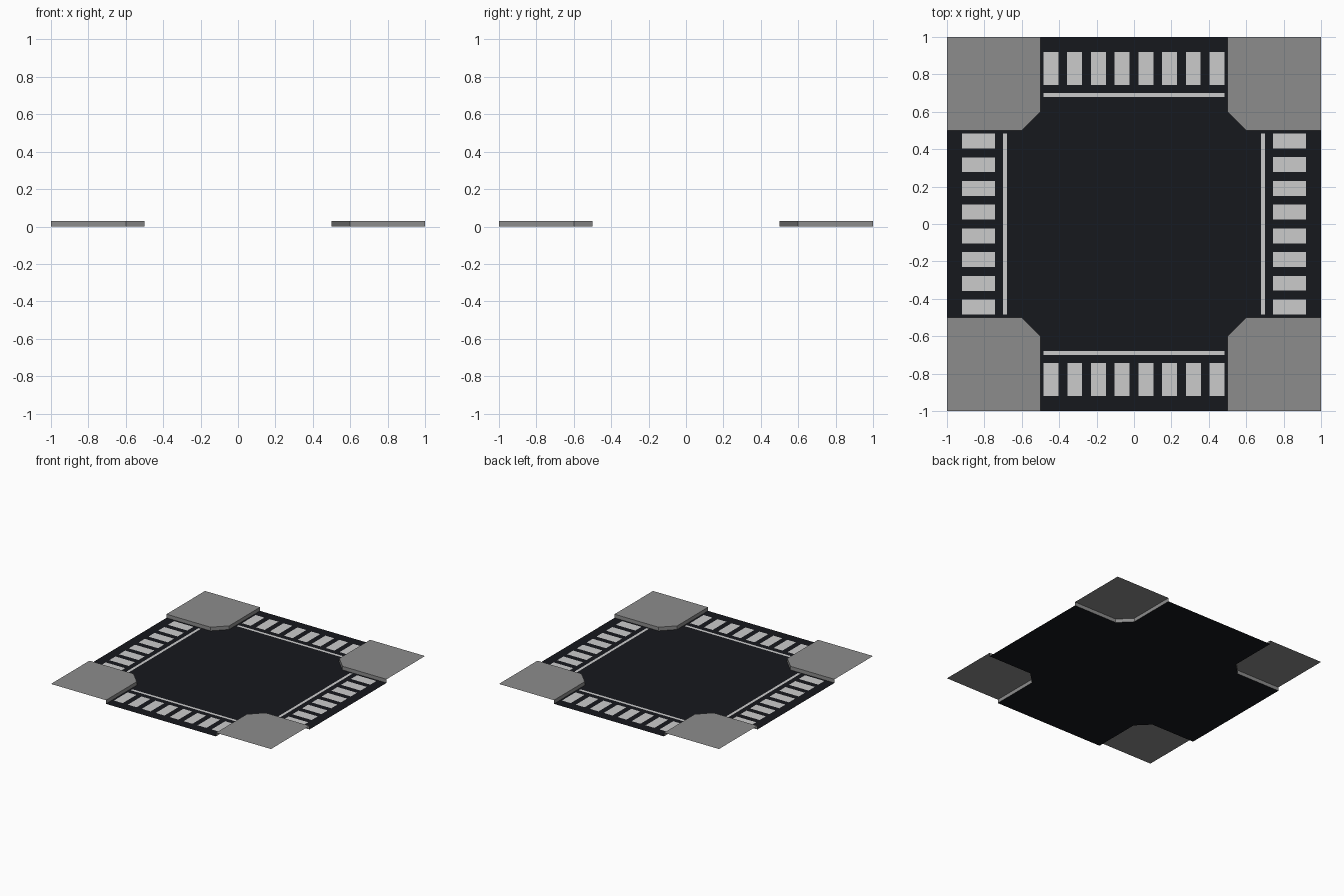
import bpy, bmesh
from math import pi
from mathutils import Matrix, Vector

if "Cube" in bpy.data.objects:
    bpy.data.objects.remove(bpy.data.objects["Cube"])

CURB_H, MARK_Z = 0.03, 0.001


def material(name, rgb):
    m = bpy.data.materials.new(name)
    m.diffuse_color = (*rgb, 1)
    m.use_nodes = True
    m.node_tree.nodes["Principled BSDF"].inputs["Base Color"].default_value = m.diffuse_color
    return m


def finish(bm, name, mat):
    me = bpy.data.meshes.new(name)
    bm.to_mesh(me)
    bm.free()
    me.materials.append(mat)
    ob = bpy.data.objects.new(name, me)
    bpy.context.collection.objects.link(ob)
    return ob


def arm(coords, z, k):
    """Points at height z, turned k quarter turns about the centre."""
    rot = Matrix.Rotation(k * pi / 2, 3, 'Z')
    return [rot @ Vector((x, y, z)) for x, y in coords]


def polygon(bm, points):
    return bm.faces.new([bm.verts.new(p) for p in points])


def rect(x0, x1, y0, y1):
    return [(x0, y0), (x1, y0), (x1, y1), (x0, y1)]


asphalt = material("asphalt", (0.008, 0.0091, 0.0123))
concrete = material("concrete", (0.263, 0.263, 0.263))
paint = material("paint", (0.8, 0.8, 0.8))

# Curb line of one corner, counter-clockwise around the crossing
curb = [(1, 0.5), (0.6, 0.5), (0.5, 0.6), (0.5, 1)]

# Road surface: cross shape with chamfered inner corners
bm = bmesh.new()
polygon(bm, [p for k in range(4) for p in arm(curb, 0, k)])
finish(bm, "road", asphalt)

# Raised corner pavements: top slab plus curb wall facing the road
for k in range(4):
    bm = bmesh.new()
    low = [bm.verts.new(p) for p in arm(curb, 0, k)]
    top = [bm.verts.new(p) for p in arm(curb + [(1, 1)], CURB_H, k)]
    bm.faces.new(top[::-1])
    for i in range(3):
        bm.faces.new((low[i + 1], low[i], top[i], top[i + 1]))
    finish(bm, f"corner_pavement_{k + 1}", concrete)

# Zebra crossing and stop line on each arm
for k in range(4):
    bm = bmesh.new()
    for i in range(8):
        x = -0.444 + i * 0.1268
        polygon(bm, arm(rect(x - 0.04, x + 0.04, 0.743, 0.92), MARK_Z, k))
    finish(bm, f"zebra_crossing_{k + 1}", paint)
    bm = bmesh.new()
    polygon(bm, arm(rect(-0.485, 0.485, 0.678, 0.70), MARK_Z, k))
    finish(bm, f"stop_line_{k + 1}", paint)
